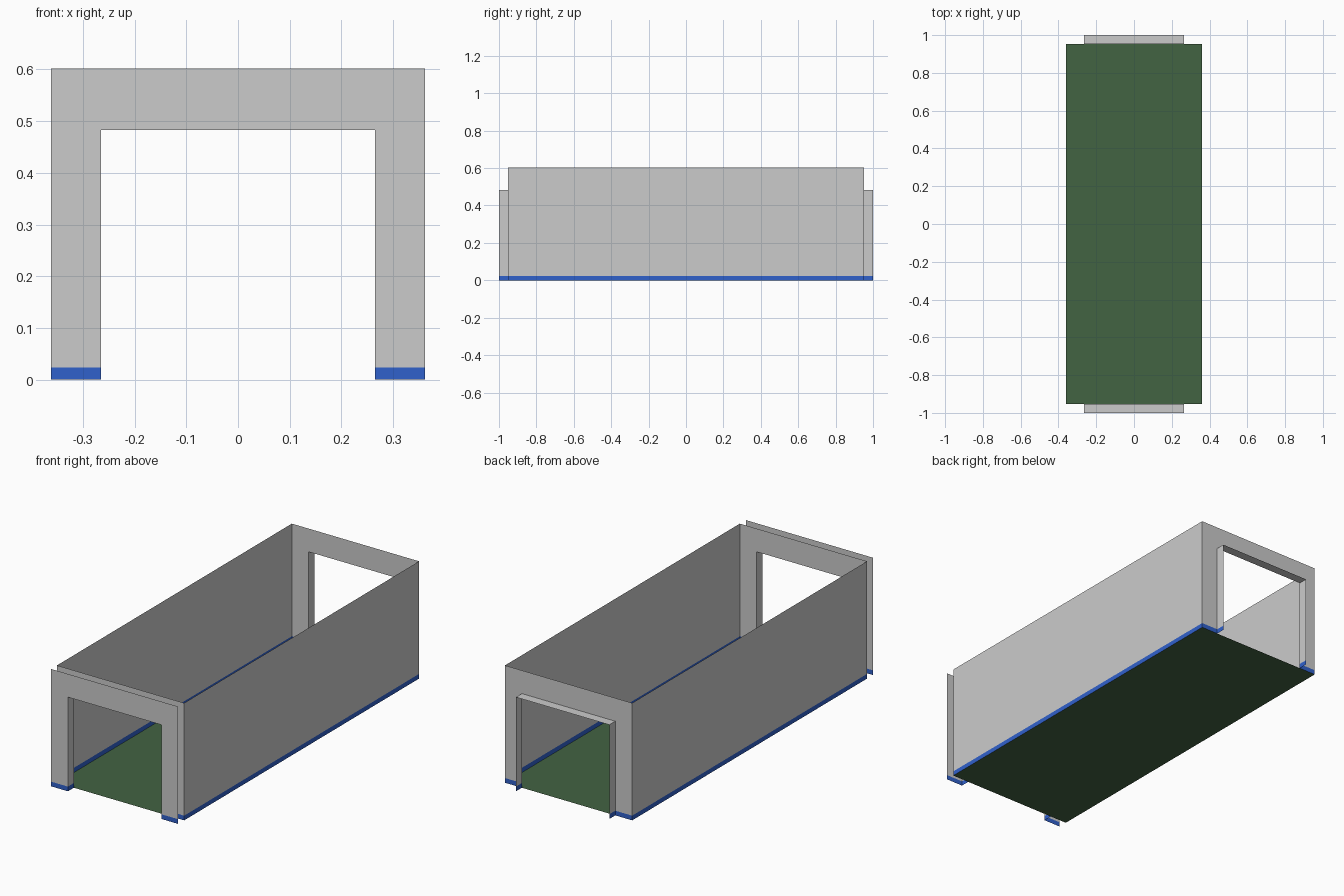
import bpy, bmesh

if "Cube" in bpy.data.objects:
    bpy.data.objects.remove(bpy.data.objects["Cube"])

W, H = 0.361, 0.602        # half width and height of the room
DW, DH = 0.265, 0.483      # half width and height of the doorways
Y, YE = 0.952, 1.0         # wall plane and outer end of the door jambs
B = 0.024                  # skirting height


def material(name, color):
    m = bpy.data.materials.new(name)
    m.diffuse_color = color
    m.use_nodes = True
    m.node_tree.nodes["Principled BSDF"].inputs["Base Color"].default_value = m.diffuse_color
    return m


blue = material("skirting_blue", (0.03, 0.12, 0.60, 1))
green = material("floor_green", (0.055, 0.125, 0.055, 1))


def sheet(name, quads, mat=None):
    """Thin object made of flat quads."""
    bm = bmesh.new()
    for q in quads:
        bm.faces.new([bm.verts.new(p) for p in q])
    bmesh.ops.remove_doubles(bm, verts=bm.verts, dist=1e-5)
    me = bpy.data.meshes.new(name)
    bm.to_mesh(me)
    bm.free()
    ob = bpy.data.objects.new(name, me)
    bpy.context.collection.objects.link(ob)
    if mat:
        me.materials.append(mat)


def along_y(x, y0, y1, z0, z1):
    return [(x, y0, z0), (x, y1, z0), (x, y1, z1), (x, y0, z1)]


def along_x(y, x0, x1, z0, z1):
    return [(x0, y, z0), (x1, y, z0), (x1, y, z1), (x0, y, z1)]


def flat(x, y0, y1, z):
    return [(-x, y0, z), (x, y0, z), (x, y1, z), (-x, y1, z)]


# Floor
sheet("floor", [flat(W, -Y, Y, 0)], green)

# Long side walls with skirting
for side, x in (("left", -W), ("right", W)):
    sheet(side + "_wall", [along_y(x, -Y, Y, B, H)])
    sheet(side + "_skirting", [along_y(x, -Y, Y, 0, B)], blue)

# End walls with doorway; the front has an extra outer face
for name, y in (("front_inner", -Y), ("front_outer", -YE), ("back", Y)):
    sheet(name + "_wall", [
        along_x(y, -W, -DW, B, DH), along_x(y, DW, W, B, DH),
        along_x(y, -W, -DW, DH, H), along_x(y, -DW, DW, DH, H),
        along_x(y, DW, W, DH, H)])
    sheet(name + "_skirting",
          [along_x(y, -W, -DW, 0, B), along_x(y, DW, W, 0, B)], blue)

# Door jambs, lintel underside and their skirting
for name, y0, y1 in (("front", -YE, -Y), ("back", Y, YE)):
    sheet(name + "_door_jamb", [along_y(-DW, y0, y1, B, DH),
                                along_y(DW, y0, y1, B, DH),
                                flat(DW, y0, y1, DH)])
    sheet(name + "_jamb_skirting", [along_y(-DW, y0, y1, 0, B),
                                    along_y(DW, y0, y1, 0, B)], blue)
